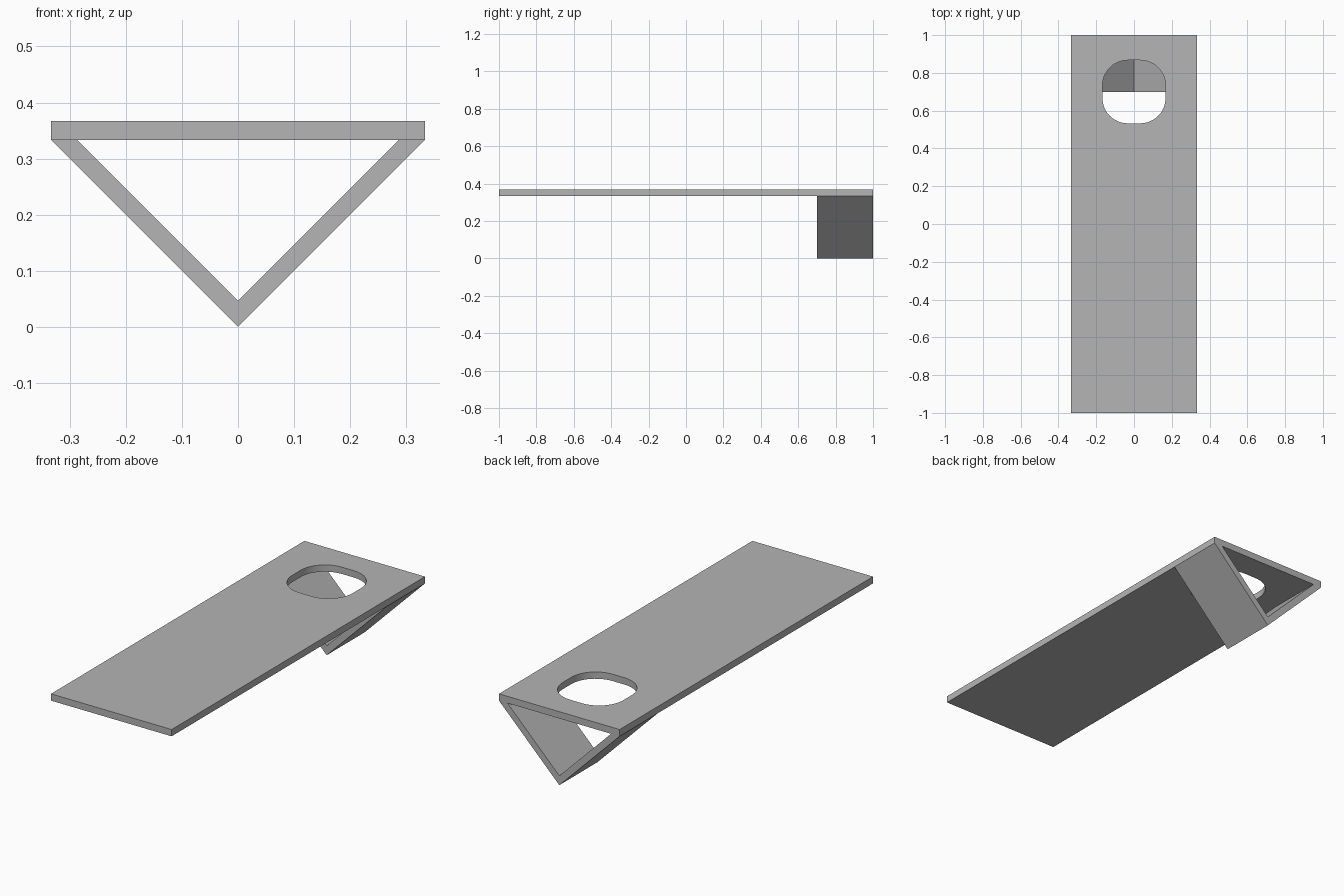
import bpy, bmesh
from math import cos, sin, pi
from mathutils import Vector

cube = bpy.data.objects.get("Cube")
if cube:
    bpy.data.objects.remove(cube, do_unlink=True)

HALF_W = 1 / 3      # half width of the board, also the bracket height
THICK = 0.034       # board thickness
HOLE_Y = 0.7        # hole centre, also the front of the bracket

grey = bpy.data.materials.new("plain_grey")
grey.use_nodes = True
grey.diffuse_color = (0.46, 0.46, 0.46, 1)
grey.node_tree.nodes["Principled BSDF"].inputs["Base Color"].default_value = grey.diffuse_color


def prism(name, outline, sweep):
    """Sweep a closed outline of 3D points into a solid."""
    bm = bmesh.new()
    face = bm.faces.new([bm.verts.new(p) for p in outline])
    swept = bmesh.ops.extrude_face_region(bm, geom=[face], use_keep_orig=True)
    verts = [v for v in swept["geom"] if isinstance(v, bmesh.types.BMVert)]
    bmesh.ops.translate(bm, verts=verts, vec=Vector(sweep))
    bmesh.ops.recalc_face_normals(bm, faces=bm.faces)
    mesh = bpy.data.meshes.new(name)
    bm.to_mesh(mesh)
    bm.free()
    mesh.materials.append(grey)
    obj = bpy.data.objects.new(name, mesh)
    bpy.context.collection.objects.link(obj)
    return obj


# Flat board
corners = [(-HALF_W, -1), (HALF_W, -1), (HALF_W, 1), (-HALF_W, 1)]
board = prism("board", [(x, y, HALF_W) for x, y in corners], (0, 0, THICK))

# Rounded square hole through the board
half, radius, steps = 0.167, 0.134, 12
flat = half - radius
rounded = []
for i, (sx, sy) in enumerate([(1, 1), (-1, 1), (-1, -1), (1, -1)]):
    for s in range(steps + 1):
        a = (i + s / steps) * pi / 2
        rounded.append((sx * flat + radius * cos(a),
                        HOLE_Y + sy * flat + radius * sin(a), 0.3))
cutter = prism("hole_cutter", rounded, (0, 0, 0.1))
cutter.hide_render = True
cut = board.modifiers.new("hole", "BOOLEAN")
cut.operation = "DIFFERENCE"
cut.solver = "EXACT"
cut.object = cutter
bpy.context.view_layer.objects.active = board
bpy.ops.object.modifier_apply(modifier="hole")
bpy.data.objects.remove(cutter, do_unlink=True)

# Smooth the hole wall, keep the flat sides sharp
board.select_set(True)
bpy.ops.object.shade_smooth_by_angle(angle=pi / 6)
board.select_set(False)

# V-shaped bracket under the back of the board
wall = 0.047
v_shape = [(-HALF_W, HALF_W), (0, 0), (HALF_W, HALF_W),
           (HALF_W - wall, HALF_W), (0, wall), (wall - HALF_W, HALF_W)]
prism("v_bracket", [(x, HOLE_Y, z) for x, z in v_shape], (0, 1 - HOLE_Y, 0))
